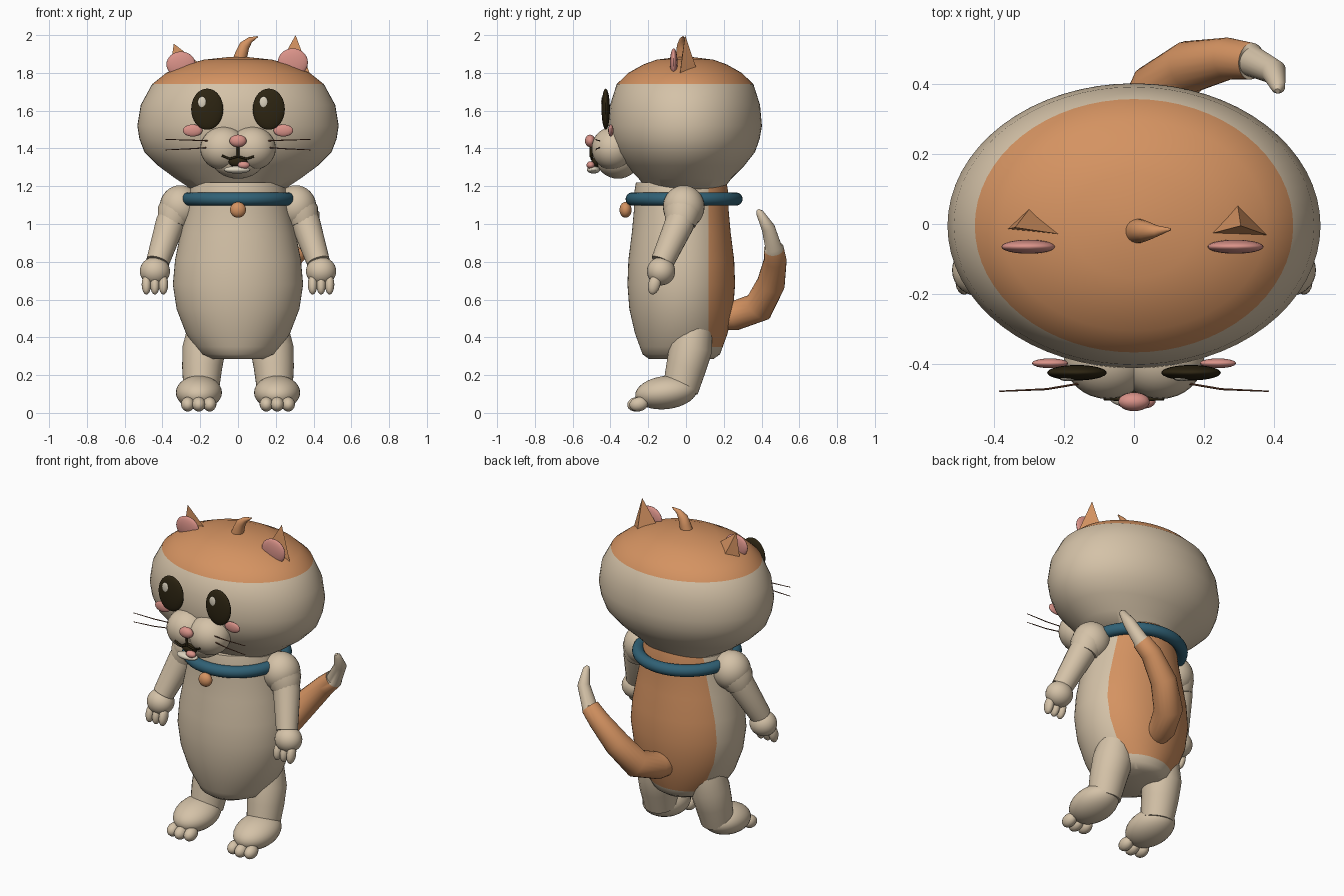
import bpy, bmesh, math
from mathutils import Vector, Matrix

cube = bpy.data.objects.get("Cube")
if cube:
    bpy.data.objects.remove(cube)


def material(name, rgb):
    m = bpy.data.materials.new(name)
    m.use_nodes = True
    m.diffuse_color = (*rgb, 1)
    m.node_tree.nodes["Principled BSDF"].inputs["Base Color"].default_value = (*rgb, 1)
    return m


CREAM = material("cream fur", (0.66, 0.54, 0.39))
ORANGE = material("orange fur", (0.66, 0.29, 0.12))
PINK = material("pink skin", (0.70, 0.29, 0.25))
TEAL = material("teal collar", (0.03, 0.12, 0.18))
DARK = material("dark brown", (0.026, 0.018, 0.006))
PALE = material("pale highlight", (0.72, 0.65, 0.52))
BROWN = material("whisker brown", (0.16, 0.06, 0.03))


def finish(name, bm, mats, angle=40):
    bmesh.ops.recalc_face_normals(bm, faces=bm.faces)
    me = bpy.data.meshes.new(name)
    bm.to_mesh(me)
    bm.free()
    for m in mats:
        me.materials.append(m)
    me.shade_smooth()
    me.set_sharp_from_angle(angle=math.radians(angle))
    ob = bpy.data.objects.new(name, me)
    bpy.context.collection.objects.link(ob)
    return ob


def ball(name, loc, radii, mat, tilt=0, seg=32):
    bm = bmesh.new()
    bmesh.ops.create_uvsphere(bm, u_segments=seg, v_segments=seg // 2, radius=1)
    bm.transform(Matrix.Translation(loc) @ Matrix.Rotation(tilt, 4, "X")
                 @ Matrix.Diagonal((*radii, 1)))
    return finish(name, bm, [mat])


def skin(bm, rings):
    """Bridge neighbouring rings and cap both ends."""
    n = len(rings[0])
    for a, b in zip(rings, rings[1:]):
        for i in range(n):
            j = (i + 1) % n
            bm.faces.new((a[i], a[j], b[j], b[i]))
    bm.faces.new(rings[0])
    bm.faces.new(rings[-1])


def lathe(rows, cy=0, n=64):
    """Stack of ellipses given as (z, x radius, y radius)."""
    bm = bmesh.new()
    skin(bm, [[bm.verts.new((rx * math.cos(t), cy + ry * math.sin(t), z))
               for t in (math.tau * i / n for i in range(n))] for z, rx, ry in rows])
    return bm


def tube(name, rows, mats, split=None, n=20):
    """Swept round limb from (x, y, z, radius) rows; rings after split use mats[1]."""
    bm = bmesh.new()
    pts = [Vector(r[:3]) for r in rows]
    rings, side, last = [], None, None
    for i, p in enumerate(pts):
        tan = (pts[min(i + 1, len(pts) - 1)] - pts[max(i - 1, 0)]).normalized()
        side = last.rotation_difference(tan) @ side if last else tan.orthogonal().normalized()
        last, up = tan, tan.cross(side)
        rings.append([bm.verts.new(p + rows[i][3] * (side * math.cos(t) + up * math.sin(t)))
                      for t in (math.tau * k / n for k in range(n))])
    skin(bm, rings)
    if split is not None:
        bm.faces.ensure_lookup_table()
        for k, f in enumerate(bm.faces):
            f.material_index = int(k >= split * n and k != len(bm.faces) - 2)
    return finish(name, bm, mats, 50)


# Head with an orange cap above the brow line
bm = lathe([(1.18, 0.24, 0.20), (1.24, 0.33, 0.245), (1.31, 0.425, 0.315), (1.38, 0.495, 0.37),
            (1.45, 0.522, 0.395), (1.52, 0.533, 0.407), (1.63, 0.515, 0.397), (1.74, 0.455, 0.362),
            (1.80, 0.38, 0.30), (1.845, 0.275, 0.22), (1.87, 0.18, 0.15), (1.885, 0.04, 0.03)], -0.005)
for f in bm.faces:
    f.material_index = int(f.calc_center_median().z > 1.74)
finish("head", bm, [CREAM, ORANGE])

# Torso with an orange back panel
bm = lathe([(0.285, 0.14, 0.17), (0.31, 0.20, 0.205), (0.42, 0.275, 0.245), (0.55, 0.325, 0.275),
            (0.68, 0.345, 0.285), (0.81, 0.333, 0.28), (0.95, 0.305, 0.262), (1.08, 0.275, 0.25),
            (1.16, 0.26, 0.25), (1.22, 0.24, 0.24)], -0.025)
for co, no in (((0, 0.12, 0), (0, 1, 0)), ((0, 0, 0.35), (0, 0, 1))):
    bmesh.ops.bisect_plane(bm, geom=bm.verts[:] + bm.edges[:] + bm.faces[:], plane_co=co, plane_no=no)
for f in bm.faces:
    c = f.calc_center_median()
    f.material_index = int(c.y > 0.12 and c.z > 0.35)
finish("torso", bm, [CREAM, ORANGE])

# Collar and bell
bpy.ops.mesh.primitive_torus_add(major_segments=64, minor_segments=16, major_radius=0.275,
                                 minor_radius=0.035, location=(0, -0.01, 1.132))
collar = bpy.context.object
collar.name = "collar"
collar.data.materials.append(TEAL)
collar.data.shade_smooth()
ball("bell", (0, -0.32, 1.075), (0.042, 0.032, 0.042), ORANGE)

# Limbs, mirrored
for s, side in ((1, "left"), (-1, "right")):
    ball(side + "_shoulder", (s * 0.305, -0.012, 1.09), (0.11, 0.11, 0.115), CREAM)
    tube(side + "_upper_arm", [(s * 0.29, -0.01, 1.12, 0.10), (s * 0.335, -0.02, 1.05, 0.098),
                               (s * 0.35, -0.03, 1.0, 0.08)], [CREAM])
    tube(side + "_forearm", [(s * 0.335, -0.02, 1.06, 0.078), (s * 0.36, -0.035, 1.0, 0.078),
                             (s * 0.425, -0.125, 0.80, 0.062)], [CREAM])
    ball(side + "_hand", (s * 0.44, -0.132, 0.75), (0.08, 0.075, 0.075), CREAM)
    for k in (-1, 0, 1):
        ball(side + "_finger", (s * (0.44 + k * 0.045), -0.168, 0.68), (0.025, 0.032, 0.055), CREAM, -0.25, 16)
        ball(side + "_toe", (s * (0.208 + k * 0.058), -0.25 - 0.012 * (k == 0), 0.046),
             (0.036, 0.05, 0.038), CREAM, 0.2, 16)
    tube(side + "_leg", [(s * 0.17, 0.04, 0.44, 0.10), (s * 0.18, 0.025, 0.34, 0.115),
                         (s * 0.19, 0.0, 0.24, 0.107), (s * 0.195, -0.03, 0.12, 0.095)], [CREAM])
    ball(side + "_foot", (s * 0.207, -0.105, 0.108), (0.122, 0.165, 0.088), CREAM, 0.12)

# Tail with a cream tip
tube("tail", [(0, 0.17, 0.51, 0.075), (0.01, 0.26, 0.515, 0.078), (0.07, 0.385, 0.56, 0.083),
              (0.16, 0.45, 0.685, 0.075), (0.27, 0.473, 0.81, 0.06), (0.335, 0.465, 0.87, 0.053),
              (0.34, 0.464, 0.875, 0.044), (0.4, 0.435, 0.98, 0.036), (0.412, 0.39, 1.06, 0.02),
              (0.41, 0.38, 1.075, 0.008)], [ORANGE, CREAM], 5)

# Hair tuft
tube("hair_tuft", [(0.005, -0.02, 1.86, 0.036), (0.02, -0.02, 1.905, 0.033), (0.035, -0.02, 1.945, 0.028),
                   (0.065, -0.02, 1.975, 0.016), (0.105, -0.015, 1.992, 0.003)], [ORANGE])

# Three-sided ears: apex, back, outer and inner corners
EARS = {"left": [(0.305, -0.005, 2.0), (0.295, 0.063, 1.80), (0.39, -0.035, 1.77), (0.21, -0.03, 1.83)],
        "right": [(-0.34, -0.01, 1.955), (-0.29, 0.055, 1.80), (-0.365, -0.015, 1.77), (-0.205, -0.03, 1.85)]}
for side, corners in EARS.items():
    bm = bmesh.new()
    a, b, c, d = [bm.verts.new(p) for p in corners]
    for tri in ((a, b, c), (a, c, d), (a, d, b), (b, d, c)):
        bm.faces.new(tri)
    finish(side + "_ear", bm, [ORANGE], 20)
ball("left_inner_ear", (0.29, -0.065, 1.855), (0.08, 0.02, 0.075), PINK)
ball("right_inner_ear", (-0.302, -0.065, 1.845), (0.077, 0.02, 0.068), PINK)

# Eyes, cheeks, muzzle halves and whiskers
for s, side in ((1, "left"), (-1, "right")):
    ball(side + "_eye", (s * 0.163, -0.425, 1.608), (0.085, 0.022, 0.109), DARK)
    ball(side + "_eye_shine", (s * 0.163 - 0.027, -0.443, 1.645), (0.022, 0.006, 0.03), PALE, 0, 16)
    ball(side + "_cheek", (s * 0.24, -0.398, 1.495), (0.052, 0.014, 0.032), PINK, 0, 24)
    ball(side + "_muzzle", (s * 0.075, -0.385, 1.40), (0.125, 0.115, 0.115), CREAM)
    for z0, z1 in ((1.44, 1.448), (1.405, 1.392)):
        tube(side + "_whisker", [(s * 0.15, -0.455, z0, 0.003), (s * 0.25, -0.472, (z0 + z1) / 2, 0.003),
                                 (s * 0.385, -0.478, z1, 0.002)], [BROWN], n=6)
ball("chin", (0, -0.36, 1.345), (0.14, 0.115, 0.105), CREAM)

# Nose and mouth
ball("nose", (0, -0.508, 1.44), (0.045, 0.027, 0.033), PINK, 0, 24)
tube("mouth_line", [(0, -0.503, 1.42, 0.007), (0, -0.503, 1.355, 0.007)], [DARK], n=8)
tube("smile", [(x, -0.502 + abs(x) * 0.05, z, 0.006) for x, z in
               ((-0.085, 1.362), (-0.045, 1.345), (0, 1.358), (0.045, 1.345), (0.085, 1.358))], [DARK], n=8)
ball("mouth_opening", (0, -0.475, 1.33), (0.05, 0.025, 0.03), DARK, 0, 24)
ball("tongue", (0.03, -0.505, 1.312), (0.032, 0.022, 0.02), PINK, 0, 24)
ball("lower_lip", (-0.005, -0.49, 1.287), (0.07, 0.035, 0.02), PALE, 0, 24)
